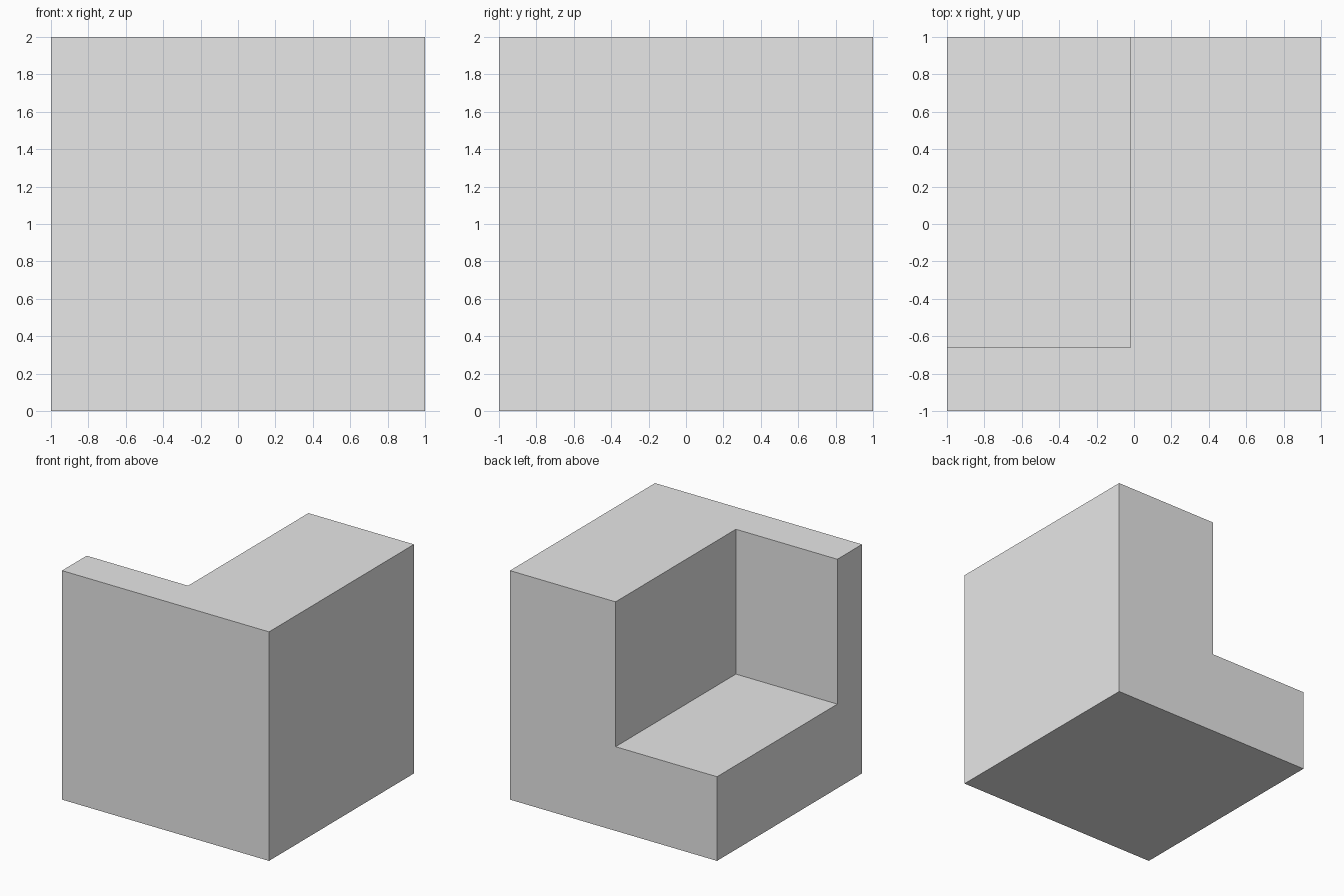
import bpy
from mathutils import Vector

default = bpy.data.objects.get("Cube")
if default:
    bpy.data.objects.remove(default, do_unlink=True)


def box(name, low, high):
    """Axis-aligned box between two opposite corners."""
    low, high = Vector(low), Vector(high)
    bpy.ops.mesh.primitive_cube_add(size=1)
    obj = bpy.context.object
    obj.name = obj.data.name = name
    for v in obj.data.vertices:
        v.co = (low + high) / 2 + v.co * (high - low)
    return obj


# Plain grey material
grey = bpy.data.materials.new("light_grey")
grey.use_nodes = True
colour = (0.8, 0.8, 0.8, 1)
grey.diffuse_color = colour
grey.node_tree.nodes["Principled BSDF"].inputs["Base Color"].default_value = colour

# Solid block
block = box("notched_block", (-1, -1, 0), (1, 1, 2))
block.data.materials.append(grey)

# Cutter for the open corner at the back, on the model's right
cutter = box("corner_cutter", (-1.5, -0.66, 0.735), (-0.02, 1.5, 2.5))
cutter.data.materials.append(grey)
cutter.hide_render = True

# Cut the corner out, then discard the cutter
cut = block.modifiers.new("corner_cut", "BOOLEAN")
cut.operation = "DIFFERENCE"
cut.solver = "EXACT"
cut.object = cutter
bpy.ops.object.select_all(action="DESELECT")
bpy.context.view_layer.objects.active = block
block.select_set(True)
bpy.ops.object.modifier_apply(modifier=cut.name)
bpy.data.objects.remove(cutter, do_unlink=True)
